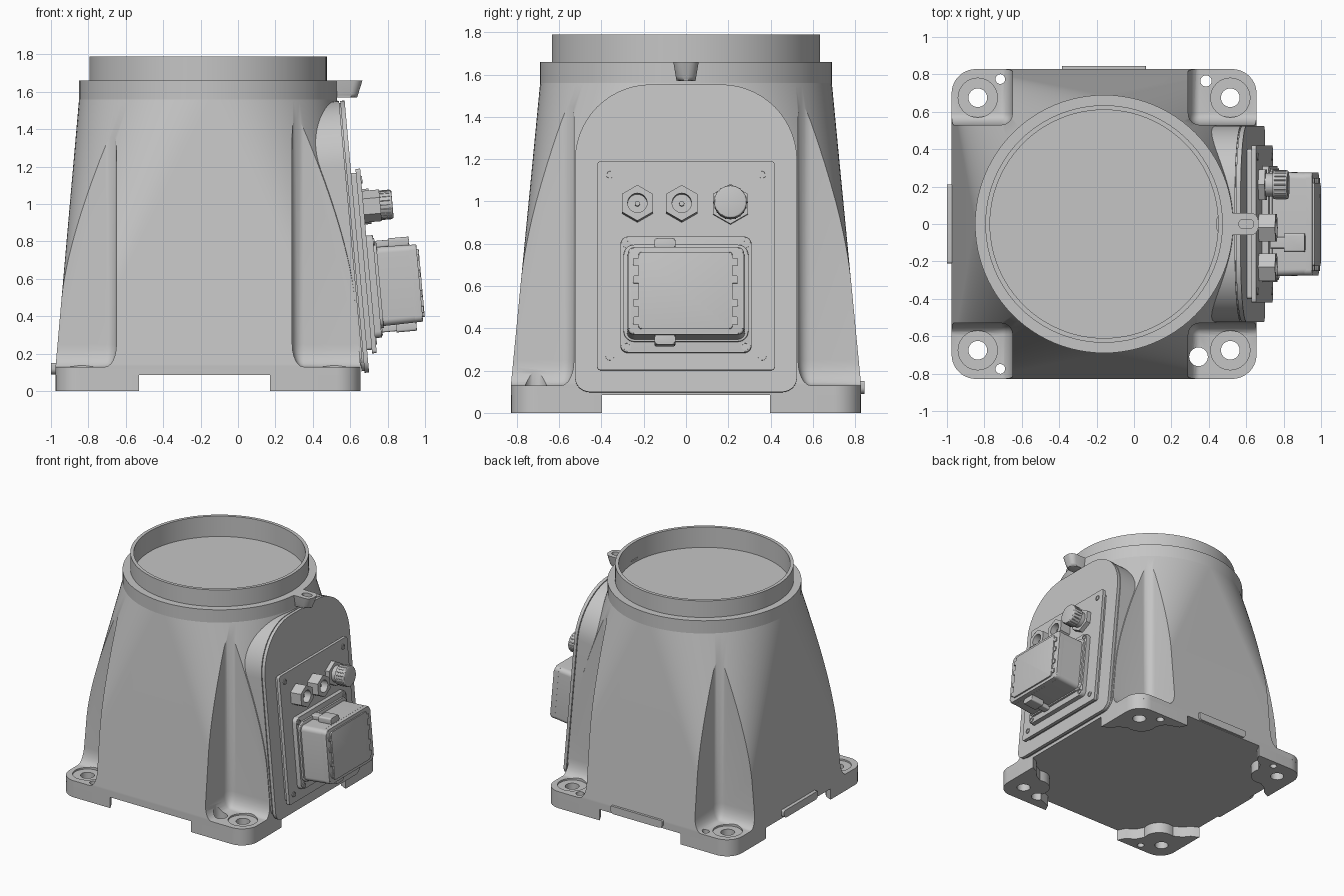
import bpy, bmesh
from math import sin, cos, pi, atan
from mathutils import Matrix, Vector

cube = bpy.data.objects.get("Cube")
if cube:
    bpy.data.objects.remove(cube, do_unlink=True)

grey = bpy.data.materials.new("cast grey")
grey.use_nodes = True
GREY = (0.56, 0.56, 0.56, 1)
grey.diffuse_color = GREY
grey.node_tree.nodes["Principled BSDF"].inputs["Base Color"].default_value = GREY

CX = -0.16                     # centre of the tower
IDENT = Matrix.Identity(4)
# Frame of the sloping service face: X across, Y up the slope, Z outward
A = atan(0.09)
FACE = Matrix(((0, -sin(A), cos(A), 0.71), (1, 0, 0, 0),
               (0, cos(A), sin(A), 0), (0, 0, 0, 1)))


def make(name, bm, matrix=IDENT):
    """Place the mesh, turn its faces outward and link it."""
    bm.transform(matrix)
    bm.normal_update()
    bmesh.ops.recalc_face_normals(bm, faces=bm.faces[:])
    if bm.calc_volume(signed=True) < 0:
        bmesh.ops.reverse_faces(bm, faces=bm.faces[:])
    me = bpy.data.meshes.new(name)
    bm.to_mesh(me)
    bm.free()
    me.materials.append(grey)
    ob = bpy.data.objects.new(name, me)
    bpy.context.scene.collection.objects.link(ob)
    return ob


def arc(cx, cy, r, a0, a1, n):
    return [(cx + r * cos(a0 + (a1 - a0) * i / n), cy + r * sin(a0 + (a1 - a0) * i / n))
            for i in range(n + 1)]


def ngon(cx, cy, r, n=32, turn=0):
    return arc(cx, cy, r, turn, turn + 2 * pi, n)[:-1]


def rounded(x0, x1, y0, y1, low, high=None, n=8):
    """Rounded rectangle; lower and upper corner radii."""
    h = low if high is None else high
    q = pi / 2
    return (arc(x1 - h, y1 - h, h, 0, q, n) + arc(x0 + h, y1 - h, h, q, 2 * q, n)
            + arc(x0 + low, y0 + low, low, 2 * q, 3 * q, n)
            + arc(x1 - low, y0 + low, low, 3 * q, 4 * q, n))


def loft(sections):
    """Skin a stack of (outline, height) sections with equal point counts."""
    bm = bmesh.new()
    rows = [[bm.verts.new((x, y, z)) for x, y in pts] for pts, z in sections]
    bm.faces.new(rows[0])
    cap = bm.faces.new(rows[-1])
    for lo, hi in zip(rows, rows[1:]):
        for i in range(len(lo)):
            j = (i + 1) % len(lo)
            bm.faces.new((lo[i], lo[j], hi[j], hi[i]))
    return bm, cap


def prism(name, pts, z0, z1, matrix=IDENT, top=1.0, bevel=0.0):
    """Extrude an outline; top scales the far end about its centre."""
    c = sum((Vector(p) for p in pts), Vector((0, 0))) / len(pts)
    end = [(c.x + (x - c.x) * top, c.y + (y - c.y) * top) for x, y in pts]
    bm, cap = loft([(pts, z0), (end, z1)])
    if bevel:
        bmesh.ops.bevel(bm, geom=list(cap.edges), offset=bevel, segments=3,
                        profile=0.5, affect='EDGES')
    return make(name, bm, matrix)


def cut(target, cutters):
    bpy.context.view_layer.objects.active = target
    for c in cutters:
        c.hide_render = True
        m = target.modifiers.new("cut", 'BOOLEAN')
        m.operation, m.solver, m.object = 'DIFFERENCE', 'EXACT', c
        bpy.ops.object.modifier_apply(modifier=m.name)


def drop(obs):
    for o in obs:
        bpy.data.objects.remove(o, do_unlink=True)


# Square-to-round tower: each rounded corner runs up to a quarter circle
base = rounded(-0.975, 0.655, -0.828, 0.828, 0.13, n=24)
crown = [p for k in range(4) for p in arc(CX, 0, 0.69, k * pi / 2, (k + 1) * pi / 2, 24)]
bm, cap = loft([(base, 0.085), (base, 0.135), (crown, 1.56)])
bmesh.ops.remove_doubles(bm, verts=bm.verts[:], dist=0.0005)
body = make("tower_body", bm)

# Corner pockets with rounded inner edges
pockets = []
for sx, x in ((-1, -0.65), (1, 0.29)):
    for sy in (-1, 1):
        bm = bmesh.new()
        bmesh.ops.create_cube(bm, size=2)
        bmesh.ops.bevel(bm, geom=bm.edges[:], offset=0.12, segments=6,
                        profile=0.5, affect='EDGES')
        place = Matrix.Translation((x + sx * 0.5, sy * 1.03, 1.13)) @ Matrix.Diagonal((0.5, 0.5, 1, 1))
        pockets.append(make("pocket_cutter", bm, place))
cut(body, pockets)
drop(pockets)

# Feet with scalloped inner outline
feet = []
for sx, ex, span in ((-1, -0.975, 0.445), (1, 0.655, 0.485)):
    for sy in (-1, 1):
        outline = arc(0.13, 0.13, 0.13, pi, 1.5 * pi, 8) + [(span, 0), (span - 0.03, 0.06), (0.35, 0.1)]
        outline += arc(0.2, 0.2, 0.12, -0.3, pi / 2 + 0.3, 8) + [(0.1, 0.35), (0.06, 0.4), (0, 0.43)]
        pts = [(ex - sx * u, sy * (0.828 - v)) for u, v in outline]
        feet.append(prism("foot", pts, 0, 0.085))

# Bolt holes, counterbores and dowel holes
holes = [prism("hole_cutter", ngon(x, y, 0.05), -0.1, 0.3)
         for x in (-0.835, 0.515) for y in (-0.675, 0.675)]
holes += [prism("hole_cutter", ngon(x, y, r, 24), -0.1, 0.3) for x, y, r in
          ((-0.715, 0.775, 0.026), (-0.715, -0.775, 0.026), (0.385, 0.765, 0.03), (0.345, -0.71, 0.05))]
bores = [prism("bore_cutter", ngon(x, y, 0.105), 0.118, 0.2)
         for x in (-0.835, 0.515) for y in (-0.675, 0.675)]
cut(body, holes + bores)
for f in feet:
    cut(f, holes)
drop(holes + bores)

# Collar, rim and recessed top, turned from one profile
profile = [(0, 1.63), (0.61, 1.63), (0.61, 1.79), (0.635, 1.79), (0.635, 1.66), (0.69, 1.66), (0.69, 1.56)]
bm = bmesh.new()
vs = [bm.verts.new((r, 0, z)) for r, z in profile]
es = [bm.edges.new(p) for p in zip(vs, vs[1:])]
bmesh.ops.spin(bm, geom=vs + es, axis=(0, 0, 1), cent=(0, 0, 0), angle=2 * pi, steps=96)
bmesh.ops.remove_doubles(bm, verts=bm.verts[:], dist=0.0005)
make("collar", bm, Matrix.Translation((CX, 0, 0)))

# Lug with slot
lug = prism("lug", rounded(0.44, 0.665, -0.06, 0.06, 0.045), -1.66, -1.57,
            Matrix.Scale(-1, 4, (0, 0, 1)), top=0.75, bevel=0.02)
slot = prism("slot_cutter", rounded(0.56, 0.64, -0.024, 0.024, 0.023), 1.61, 1.7)
cut(lug, [slot])
drop([slot])

# Pads on the back and left edges
up_x = Matrix(((0, 0, -1, 0), (1, 0, 0, 0), (0, 1, 0, 0), (0, 0, 0, 1)))
up_y = Matrix(((1, 0, 0, 0), (0, 0, 1, 0), (0, 1, 0, 0), (0, 0, 0, 1)))
prism("left_pad", rounded(-0.21, 0.21, 0.09, 0.15, 0.03, 0.01), 0.9, 1.0, up_x)
prism("back_pad", rounded(-0.385, 0.065, 0.09, 0.15, 0.03, 0.01), 0.75, 0.845, up_y)

# Arched housing, cover and service panel
prism("arched_housing", rounded(-0.525, 0.525, 0.14, 1.56, 0.05, 0.36, 14), -0.45, -0.03, FACE)
prism("housing_seam", rounded(-0.515, 0.515, 0.11, 1.55, 0.07, 0.35, 14), -0.04, -0.02, FACE)
prism("arched_cover", rounded(-0.525, 0.525, 0.1, 1.56, 0.07, 0.36, 14), -0.024, 0, FACE, bevel=0.008)
prism("panel_gasket", rounded(-0.40, 0.40, 0.22, 1.17, 0.015), -0.01, 0.027, FACE)
prism("service_panel", rounded(-0.42, 0.42, 0.2, 1.19, 0.015), 0.025, 0.05, FACE)
prism("socket_flange", rounded(-0.31, 0.31, 0.28, 0.83, 0.035), 0.05, 0.085, FACE, bevel=0.006)
prism("socket_step", rounded(-0.295, 0.295, 0.33, 0.79, 0.05), 0.085, 0.1, FACE, bevel=0.006)


def ring(name, u, v, r, inner, z0, z1, sides=24, turn=0, floor=0.012):
    """Blind-holed boss on the service face."""
    boss = prism(name, ngon(u, v, r, sides, turn), z0, z1, FACE)
    c = prism("bore_cutter", ngon(u, v, inner, 24), z0 + floor, z1 + 0.1, FACE)
    cut(boss, [c])
    drop([c])


# Screws in panel and flange
for u in (-1, 1):
    for v in (0.265, 1.13):
        ring("panel_screw", u * 0.36, v, 0.02, 0.013, 0.045, 0.056, 24, 0, 0.006)
    for v in (0.31, 0.795):
        ring("flange_screw", u * 0.28, v, 0.02, 0.013, 0.08, 0.091, 24, 0, 0.006)

# Connector box and lid
prism("connector_box", rounded(-0.28, 0.28, 0.34, 0.765, 0.035), 0.08, 0.28, FACE, top=0.98)
prism("lid_rim", rounded(-0.275, 0.275, 0.345, 0.76, 0.03), 0.27, 0.312, FACE, bevel=0.01)
prism("lid_plate", rounded(-0.225, 0.22, 0.37, 0.735, 0.015), 0.31, 0.323, FACE, bevel=0.004)
for u in (-0.235, 0.23):
    for v in (0.41, 0.495, 0.605, 0.69):
        prism("lid_tab", rounded(u - 0.015, u + 0.015, v - 0.018, v + 0.018, 0.004, n=2), 0.29, 0.32, FACE)

# Latches above and below the box
for v in (0.78, 0.325):
    prism("latch", rounded(-0.15, -0.05, v - 0.025, v + 0.025, 0.012), 0.165, 0.275, FACE, bevel=0.008)
    prism("latch_arm", rounded(-0.13, -0.07, v - 0.018, v + 0.018, 0.008), 0.09, 0.2, FACE)

# Hexagonal sockets and capped connector
for u in (-0.23, -0.02):
    ring("hex_socket", u, 0.985, 0.085, 0.046, 0.05, 0.14, 6, pi / 6, 0.03)
    prism("socket_pin", ngon(u, 0.985, 0.012, 12), 0.07, 0.11, FACE)
prism("cap_nut", ngon(0.21, 0.985, 0.095, 6, pi / 6), 0.05, 0.085, FACE)
prism("cap_neck", ngon(0.21, 0.985, 0.062), 0.08, 0.14, FACE)
prism("cap", ngon(0.21, 0.985, 0.077), 0.125, 0.205, FACE, bevel=0.008)
for i in range(20):
    a = 2 * pi * i / 20
    prism("cap_rib", ngon(0.21 + 0.076 * cos(a), 0.985 + 0.076 * sin(a), 0.004, 6), 0.135, 0.195, FACE)

# Smooth curved surfaces, keep edges crisp
bpy.ops.object.select_all(action='DESELECT')
for o in bpy.context.scene.collection.all_objects:
    if o.type == 'MESH':
        o.select_set(True)
        bpy.context.view_layer.objects.active = o
bpy.ops.object.shade_smooth_by_angle(angle=pi / 6)
